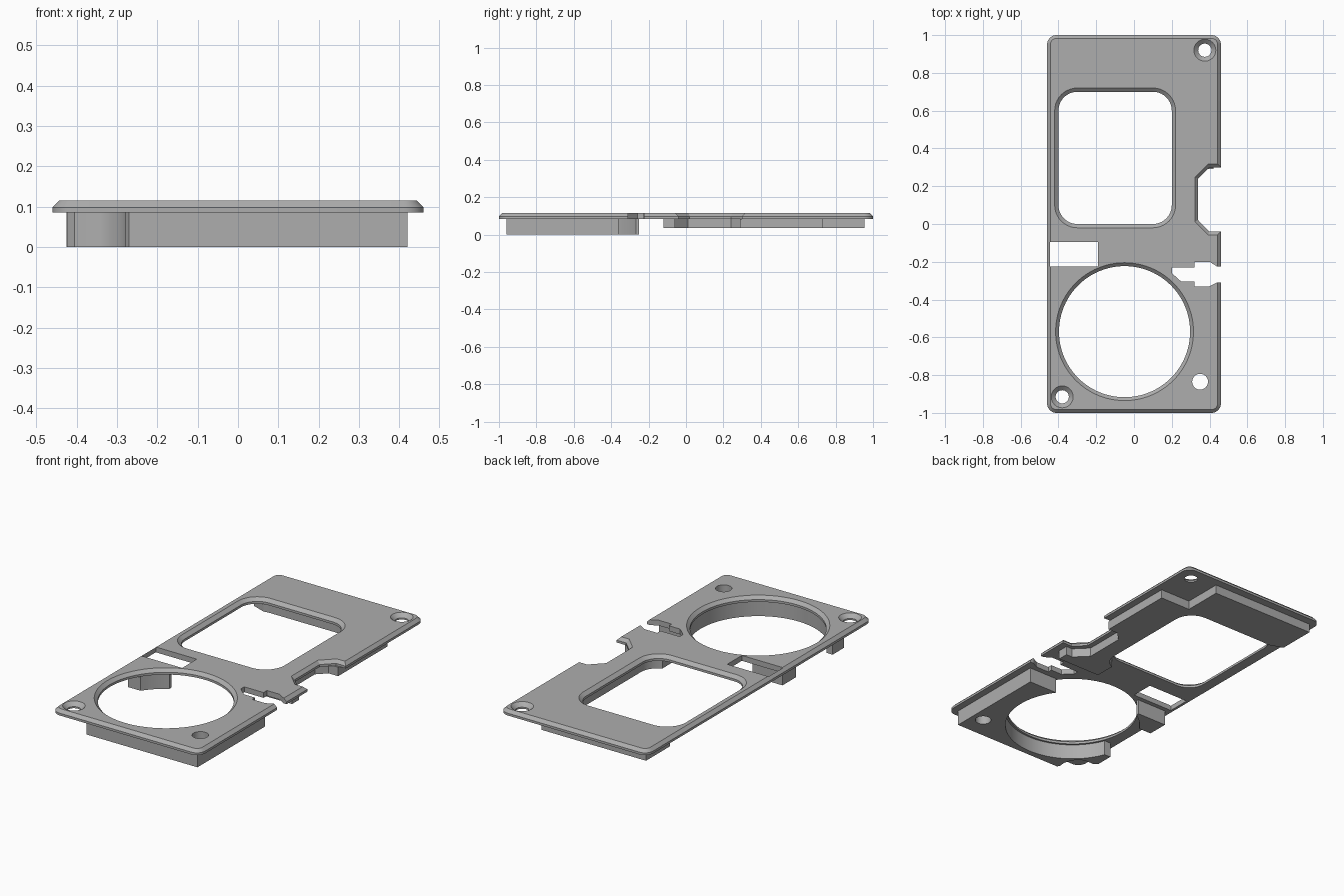
import bpy, bmesh
from math import sin, cos, radians
from mathutils import Vector

cube = bpy.data.objects.get("Cube")
if cube:
    bpy.data.objects.remove(cube, do_unlink=True)

grey = bpy.data.materials.new("matte grey")
grey.use_nodes = True
colour = (0.42, 0.42, 0.42, 1)
grey.diffuse_color = colour
grey.node_tree.nodes["Principled BSDF"].inputs["Base Color"].default_value = colour

TOP, EDGE, UNDER = 0.115, 0.098, 0.085


def arc(cx, cy, r, a0, a1, n):
    """Points along an arc, in degrees, both ends included."""
    angles = [radians(a0 + (a1 - a0) * i / n) for i in range(n + 1)]
    return [(cx + r * cos(a), cy + r * sin(a)) for a in angles]


def circle(cx, cy, r, n=64):
    return arc(cx, cy, r, 0, 360, n)[:-1]


def rect(x0, y0, x1, y1):
    return [(x0, y0), (x1, y0), (x1, y1), (x0, y1)]


def rounded(x0, y0, x1, y1, r):
    return (arc(x0 + r, y0 + r, r, 180, 270, 10) + arc(x1 - r, y0 + r, r, 270, 360, 10)
            + arc(x1 - r, y1 - r, r, 0, 90, 10) + arc(x0 + r, y1 - r, r, 90, 180, 10))


def offset(pts, d):
    """Mitred offset of a counter-clockwise outline, outward for positive d."""
    out = []
    for i, p in enumerate(pts):
        a, b, c = Vector(pts[i - 1]), Vector(p), Vector(pts[(i + 1) % len(pts)])
        u, v = (b - a).normalized(), (c - b).normalized()
        n1, n2 = Vector((u.y, -u.x)), Vector((v.y, -v.x))
        out.append(tuple(b + (n1 + n2) * d / (1 + n1.dot(n2))))
    return out


def loft(name, layers):
    """Solid through stacked outlines, given as (points, height)."""
    bm = bmesh.new()
    rings = [[bm.verts.new((x, y, z)) for x, y in pts] for pts, z in layers]
    for low, high in zip(rings, rings[1:]):
        for i in range(len(low)):
            bm.faces.new((low[i - 1], low[i], high[i], high[i - 1]))
    bm.faces.new(rings[0][::-1])
    bm.faces.new(rings[-1])
    bmesh.ops.recalc_face_normals(bm, faces=bm.faces)
    mesh = bpy.data.meshes.new(name)
    bm.to_mesh(mesh)
    bm.free()
    mesh.materials.append(grey)
    ob = bpy.data.objects.new(name, mesh)
    bpy.context.collection.objects.link(ob)
    return ob


def cutter(pts, low=-0.1, high=0.2):
    ob = loft("cutter", [(pts, low), (pts, high)])
    ob.hide_render = True
    return ob


def flared(pts, flare, start):
    """Through cutter whose outline widens up to the top face and beyond."""
    ob = loft("cutter", [(pts, -0.1), (pts, start), (offset(pts, flare), TOP),
                         (offset(pts, flare * 2), 2 * TOP - start)])
    ob.hide_render = True
    return ob


def finish(ob, cutters):
    bpy.ops.object.select_all(action='DESELECT')
    bpy.context.view_layer.objects.active = ob
    ob.select_set(True)
    for c in cutters:
        mod = ob.modifiers.new("cut", 'BOOLEAN')
        mod.object, mod.operation, mod.solver = c, 'DIFFERENCE', 'EXACT'
        bpy.ops.object.modifier_apply(modifier=mod.name)
    bpy.ops.object.shade_smooth_by_angle(angle=radians(25))


# Outline of the cover plate, with the angled notch in its +x side
side_notch = [(0.46, -0.04), (0.40, -0.04), (0.34, 0.02),
              (0.34, 0.24), (0.40, 0.30), (0.46, 0.30)]
base = rounded(-0.46, -1, 0.46, 1, 0.05)
outline = base[:22] + side_notch + base[22:]

# Openings
dial = (-0.05, -0.57)
window = flared(rounded(-0.40, 0, 0.20, 0.70, 0.10), 0.02, EDGE)
round_hole = flared(circle(*dial, 0.347, 96), 0.018, EDGE)
sinks = [flared(circle(x, y, 0.035, 32), 0.023, 0.094)
         for x, y in ((0.375, 0.92), (-0.38, -0.915))]
pin_hole = cutter(circle(0.35, -0.835, 0.042, 32))
slot = cutter(rect(-0.445, -0.225, -0.19, -0.095))
latch_cut = cutter([(0.20, -0.26), (0.25, -0.305), (0.32, -0.305), (0.32, -0.33),
                    (0.40, -0.33), (0.44, -0.31), (0.50, -0.31), (0.50, -0.225),
                    (0.44, -0.225), (0.40, -0.20), (0.32, -0.20), (0.32, -0.23),
                    (0.20, -0.23)])
rib_round = cutter(circle(*dial, 0.358, 96))
rib_window = cutter(rounded(-0.415, -0.015, 0.215, 0.715, 0.11))

# Cover plate with chamfered rim
plate = loft("cover_plate", [(outline, UNDER), (outline, EDGE),
                             (offset(outline, -0.017), TOP)])
finish(plate, [window, round_hole, *sinks, pin_hole, slot, latch_cut])

# Deep locating block around the round opening, relieved at one screw
bite = arc(-0.38, -0.915, 0.105, 70, -15, 10)
front = ([(-0.27, -0.96), (0.42, -0.96), (0.42, -0.36), (0.1, -0.36),
          (-0.05, -0.57), (-0.2, -0.70), (-0.422, -0.70), (-0.422, -0.80),
          (-0.405, -0.816)] + bite)
front_block = loft("front_locating_block", [(front, 0), (front, UNDER)])
finish(front_block, [rib_round, pin_hole])

# Small block between the slot and the round opening
corner = rect(-0.425, -0.37, -0.24, -0.25)
corner_block = loft("slot_corner_block", [(corner, 0), (corner, UNDER)])
finish(corner_block, [rib_round])

# Shallow locating rib behind and beside the window
back = [(0.15, -0.12), (0.42, -0.12), (0.42, -0.06), (0.38, -0.06), (0.31, 0.01),
        (0.31, 0.24), (0.36, 0.29), (0.42, 0.29), (0.42, 0.73), (0.23, 0.73),
        (0.23, 0.955), (-0.42, 0.955), (-0.42, 0.74), (-0.31, 0.70), (0.10, 0.70),
        (0.15, 0.60)]
back_rib = loft("back_locating_rib", [(back, 0.035), (back, UNDER)])
finish(back_rib, [rib_window])

# Remove the cutting helpers
for ob in [o for o in bpy.data.objects if o.name.startswith("cutter")]:
    bpy.data.objects.remove(ob, do_unlink=True)
